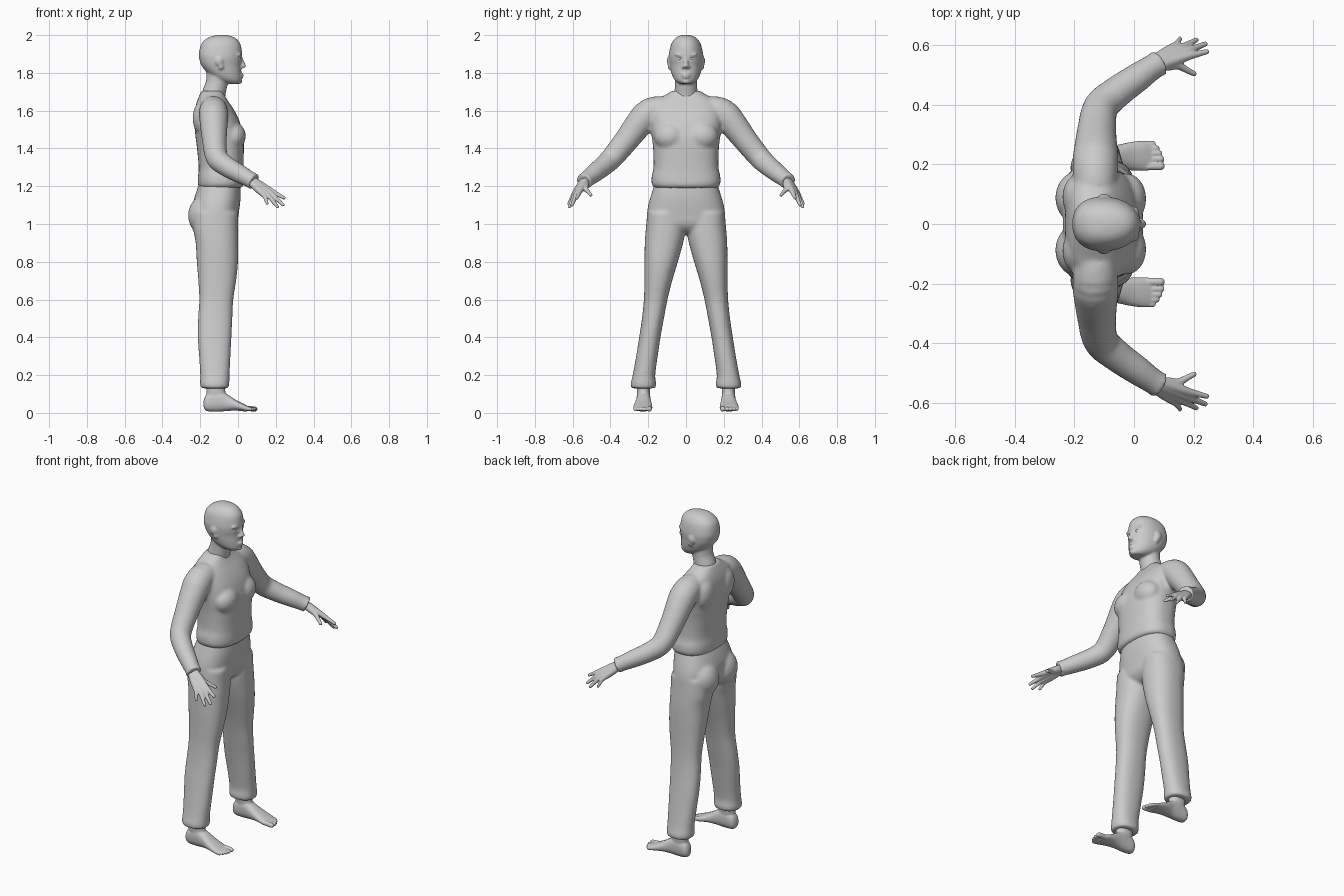
import bpy, bmesh, math
from mathutils import Vector


def spline(rows, k=4):
    """Catmull-Rom interpolation of section rows."""
    out = []
    for i in range(len(rows) - 1):
        a, b, c, d = rows[max(i - 1, 0)], rows[i], rows[i + 1], rows[min(i + 2, len(rows) - 1)]
        for j in range(k):
            t = j / k
            out.append([0.5 * (2 * q + (r - p) * t + (2 * p - 5 * q + 4 * r - s) * t * t
                               + (3 * q - p - 3 * r + s) * t ** 3)
                        for p, q, r, s in zip(a, b, c, d)])
    return out + [list(rows[-1])]


def ring(c, u, v, p=2.0, taper=0.0, n=40):
    """Superellipse ring; taper narrows v towards +u."""
    pts = []
    for i in range(n):
        a = 2 * math.pi * i / n
        cs, sn = math.cos(a), math.sin(a)
        e = lambda w: math.copysign(abs(w) ** (2 / p), w)
        pts.append(c + u * e(cs) + v * e(sn) * (1 - taper * cs))
    return pts


def stack(rows, p=2.2, taper=0.0):
    """Vertical loft: z, x back, x front, y from, y to."""
    return [ring(Vector(((b + f) / 2, (y0 + y1) / 2, z)), Vector(((f - b) / 2, 0, 0)),
                 Vector((0, (y1 - y0) / 2, 0)), p, taper) for z, b, f, y0, y1 in spline(rows)]


def along(rows):
    """Loft along x: x, y from, y to, z from, z to."""
    return [ring(Vector((x, (y0 + y1) / 2, (z0 + z1) / 2)), Vector((0, (y1 - y0) / 2, 0)),
                 Vector((0, 0, (z1 - z0) / 2)), 2.3) for x, y0, y1, z0, z1 in spline(rows)]


def ball(c, r):
    c, out = Vector(c), []
    for i in range(1, 16):
        a = math.pi * i / 16
        out.append(ring(c + Vector((0, 0, r[2] * math.cos(a))), Vector((r[0] * math.sin(a), 0, 0)),
                        Vector((0, r[1] * math.sin(a), 0))))
    return out


def limb(rows, n=20):
    """Round tube through x, y, z, radius with rounded tip."""
    rows = spline(rows)
    pts = [Vector(r[:3]) for r in rows]
    out = []
    for i, r in enumerate(rows):
        t = (pts[min(i + 1, len(pts) - 1)] - pts[max(i - 1, 0)]).normalized()
        u = t.cross(Vector((0.3, -0.8, 0.5))).normalized()
        v = t.cross(u)
        out.append(ring(pts[i], u * r[3], v * r[3], n=n))
    for a in (0.5, 0.87):
        s = math.sqrt(1 - a * a)
        rr = rows[-1][3]
        out.append(ring(pts[-1] + t * rr * a * 0.8, u * rr * s, v * rr * s, n=n))
    return out


def build(name, mid=(), side=(), voxel=0.01, smooth=4, cutter=None):
    """Merge middle parts and mirrored side parts into one smooth skin."""
    bm = bmesh.new()
    jobs = [(r, 1) for r in mid] + [(r, s) for r in side for s in (1, -1)]
    for rings, s in jobs:
        vs = [[bm.verts.new((p.x, p.y * s, p.z)) for p in rg] for rg in rings]
        for a, b in zip(vs, vs[1:]):
            for i in range(len(a)):
                j = (i + 1) % len(a)
                bm.faces.new((a[i], a[j], b[j], b[i]))
        bm.faces.new(vs[0][::-1])
        bm.faces.new(vs[-1])
    bmesh.ops.recalc_face_normals(bm, faces=bm.faces)
    for f in bm.faces:
        f.smooth = True
    me = bpy.data.meshes.new(name)
    bm.to_mesh(me)
    bm.free()
    ob = bpy.data.objects.new(name, me)
    bpy.context.collection.objects.link(ob)

    def remesh(label):
        m = ob.modifiers.new(label, 'REMESH')
        m.mode, m.voxel_size, m.use_smooth_shade = 'VOXEL', voxel, True
    if voxel:
        remesh("merge")
        if cutter:
            m = ob.modifiers.new("sockets", 'BOOLEAN')
            m.operation, m.object = 'DIFFERENCE', cutter
            remesh("heal")
        m = ob.modifiers.new("soften", 'SMOOTH')
        m.factor, m.iterations = 0.5, smooth
    return ob


def sym(rows):
    return [(z, b, f, -h, h) for z, b, f, h in rows]


# shirt: torso, chest, shoulder blades and sleeves
torso = stack(sym([
    (1.19, -.205, .018, .165), (1.21, -.212, .03, .181), (1.25, -.212, .03, .182),
    (1.3, -.208, .029, .172), (1.4, -.217, .031, .174), (1.47, -.226, .028, .182),
    (1.55, -.232, .006, .19), (1.61, -.227, -.025, .188), (1.65, -.217, -.052, .165),
    (1.68, -.205, -.07, .115), (1.705, -.193, -.082, .075)]), 2.5)
sleeve = limb([
    (-.13, .12, 1.61, .07), (-.13, .195, 1.588, .078), (-.128, .245, 1.535, .074),
    (-.125, .31, 1.45, .066), (-.112, .39, 1.352, .059), (-.06, .44, 1.305, .054),
    (.01, .49, 1.265, .049), (.065, .528, 1.235, .043), (.085, .54, 1.224, .047)], 32)[:-2]
build("shirt", [torso], [sleeve, ball((-.025, .085, 1.465), (.066, .085, .075)),
                         ball((-.19, .09, 1.56), (.05, .075, .09))], .009, 6)

# trousers: hips, buttocks and legs
hips = stack(sym([
    (1.215, -.205, .012, .165), (1.15, -.228, .014, .186), (1.1, -.238, .01, .2),
    (1.05, -.235, .003, .207), (1.0, -.22, -.005, .205), (.965, -.18, -.03, .17),
    (.95, -.15, -.06, .12)]), 2.4)
leg = stack([
    (1.06, -.235, 0, .01, .205), (.97, -.236, .001, .004, .213), (.9, -.224, .001, .015, .218),
    (.8, -.218, 0, .043, .22), (.7, -.21, -.01, .073, .22), (.6, -.205, -.025, .098, .223),
    (.5, -.211, -.03, .117, .233), (.4, -.213, -.035, .135, .248), (.3, -.206, -.04, .15, .264),
    (.2, -.2, -.045, .163, .282), (.155, -.201, -.046, .158, .293), (.13, -.195, -.05, .163, .29)], 2.3)
build("trousers", [hips], [leg, ball((-.18, .088, 1.045), (.084, .092, .105))], .009, 5)

# head with neck, nose, lips, brow and ears
skull = stack(sym([
    (2.001, -.1, -.07, .012), (1.995, -.135, -.037, .038), (1.98, -.168, -.008, .06),
    (1.95, -.196, .014, .079), (1.9, -.207, .022, .09), (1.87, -.204, .021, .09),
    (1.84, -.194, .016, .086), (1.81, -.172, .017, .08), (1.78, -.14, .018, .07),
    (1.757, -.1, .016, .055), (1.742, -.06, .004, .034)]), 2.2, .1)
neck = limb([(-.135, 0, 1.6, .07), (-.13, 0, 1.68, .063), (-.112, 0, 1.75, .058),
             (-.105, 0, 1.83, .062)], 32)
sockets = build("eye_socket_cutter", [], [ball((.028, .035, 1.876), (.021, .02, .012))], 0)
sockets.hide_render = True
sockets.hide_set(True)
build("head", [skull, neck,
               limb([(.01, 0, 1.885, .01), (.022, 0, 1.86, .01), (.03, 0, 1.836, .013)]),
               ball((.014, 0, 1.791), (.017, .025, .007)), ball((.013, 0, 1.778), (.017, .022, .008)),
               ball((.006, 0, 1.755), (.016, .022, .014))],
      [ball((.02, .012, 1.832), (.012, .01, .009)), ball((.002, .035, 1.897), (.016, .026, .008)),
       ball((-.1, .09, 1.862), (.021, .011, .026)), ball((-.09, .087, 1.835), (.013, .01, .018))],
      .005, 4, sockets)
build("eyes", [], [ball((.0, .034, 1.876), (.013, .013, .013))], 0)

# hands: each finger runs from wrist over knuckle to tip
digits = [
    ((.085, .532, 1.228), (.182, .563, 1.172), (.245, .578, 1.137), .0105),
    ((.082, .54, 1.226), (.178, .58, 1.158), (.24, .604, 1.1), .0105),
    ((.078, .545, 1.222), (.161, .592, 1.149), (.21, .618, 1.09), .010),
    ((.072, .55, 1.218), (.14, .6, 1.147), (.155, .622, 1.107), .009),
    ((.085, .532, 1.22), (.147, .532, 1.187), (.203, .503, 1.153), .0105)]
fingers = []
for a, b, c, r in digits:
    mid = [(p + q) / 2 for p, q in zip(b, c)]
    palm = [(p + q) / 2 for p, q in zip(a, b)]
    fingers.append(limb([(*a, .02), (*palm, .018), (*b, r * 1.35), (*mid, r * 1.05), (*c, r * .85)]))
build("hands", [], fingers, .004, 4)

# feet: ankle, foot and five toes
foot = along([
    (-.182, .212, .242, .03, .065), (-.165, .193, .257, .01, .1), (-.11, .188, .262, .006, .125),
    (-.06, .185, .265, .01, .1), (-.01, .18, .275, .012, .068), (.035, .178, .28, .008, .045),
    (.06, .183, .275, .01, .032)])
ankle = stack([(.2, -.17, -.065, .185, .265), (.12, -.168, -.068, .19, .26), (.06, -.165, -.05, .193, .257)])
toes = [limb([(.03, y, .025, r), (tip - .02, y, .021, r), (tip - r * .8, y, .018, r * .9)])
        for y, tip, r in ((.194, .104, .014), (.218, .103, .0105), (.237, .096, .0105),
                          (.254, .087, .01), (.27, .074, .0095))]
build("feet", [], [foot, ankle] + toes, .004, 4)
